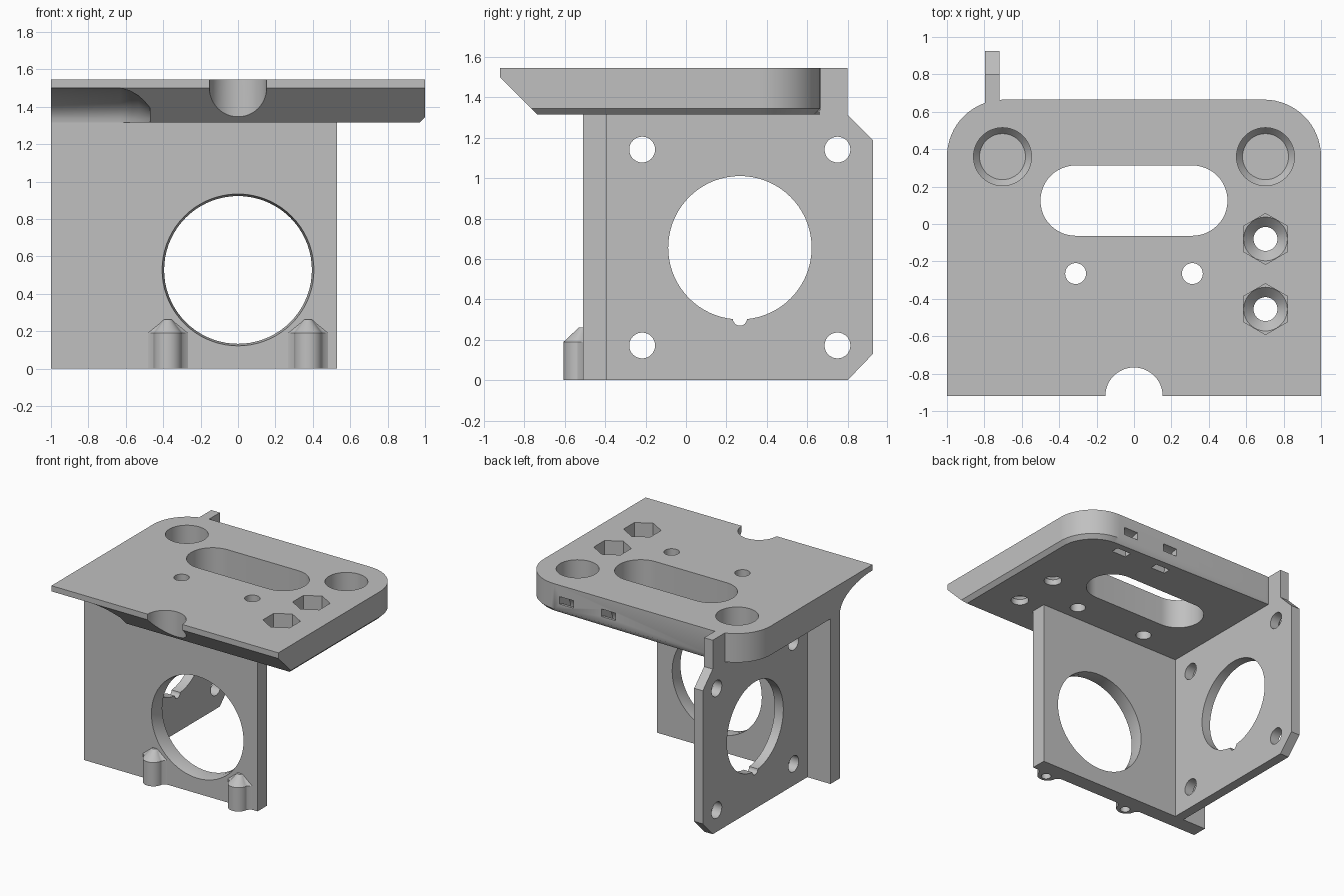
import bpy, bmesh, math

cube = bpy.data.objects.get("Cube")
if cube:
    bpy.data.objects.remove(cube, do_unlink=True)

grey = bpy.data.materials.new("plain_grey")
grey.use_nodes = True
grey.diffuse_color = (0.53, 0.53, 0.53, 1)
for node in grey.node_tree.nodes:
    if node.type == 'BSDF_PRINCIPLED':
        node.inputs["Base Color"].default_value = grey.diffuse_color

TOP, UNDER = 1.545, 1.315      # top plate heights
FACE, REAR = -0.51, -0.39      # front wall faces
FRONT, BACK = -0.92, 0.665     # top plate edges


def arc(cx, cy, r, start=0, end=360, n=48, ry=None):
    """Points on an arc; a full turn leaves out the repeated last point."""
    full = end - start == 360
    count = n if full else n + 1
    angles = [math.radians(start + (end - start) * i / n) for i in range(count)]
    return [(cx + r * math.cos(a), cy + (ry or r) * math.sin(a)) for a in angles]


def loft(name, axis, sections):
    """Solid through outlines placed along an axis: [(position, points), ...]."""
    place = {'x': lambda u, v, w: (w, u, v),
             'y': lambda u, v, w: (u, w, v),
             'z': lambda u, v, w: (u, v, w)}[axis]
    bm = bmesh.new()
    rings = [[bm.verts.new(place(u, v, w)) for u, v in pts] for w, pts in sections]
    bm.faces.new(rings[0])
    bm.faces.new(rings[-1])
    for a, b in zip(rings, rings[1:]):
        for i in range(len(a)):
            j = (i + 1) % len(a)
            bm.faces.new((a[i], a[j], b[j], b[i]))
    bmesh.ops.recalc_face_normals(bm, faces=bm.faces)
    mesh = bpy.data.meshes.new(name)
    bm.to_mesh(mesh)
    bm.free()
    obj = bpy.data.objects.new(name, mesh)
    bpy.context.collection.objects.link(obj)
    mesh.materials.append(grey)
    return obj


def prism(name, axis, lo, hi, pts):
    return loft(name, axis, [(lo, pts), (hi, pts)])


def activate(obj):
    bpy.ops.object.select_all(action='DESELECT')
    obj.select_set(True)
    bpy.context.view_layer.objects.active = obj


def cut(obj, cutter):
    cutter.hide_render = True
    activate(obj)
    mod = obj.modifiers.new("cut", 'BOOLEAN')
    mod.operation = 'DIFFERENCE'
    mod.solver = 'EXACT'
    mod.object = cutter
    bpy.ops.object.modifier_apply(modifier=mod.name)
    bpy.data.objects.remove(cutter, do_unlink=True)


def scaled(pts, cx, cy, s):
    return [(cx + (x - cx) * s, cy + (y - cy) * s) for x, y in pts]


# Top plate with rounded rear corners
R = 0.305
outline = ([(-1, FRONT), (1, FRONT)] + arc(0.695, BACK - R, R, 0, 90, 16)
           + arc(-0.695, BACK - R, R, 90, 180, 16))
plate = prism("top_plate", 'z', UNDER, TOP, outline)

# Small chamfer under the rear and left edges
bm = bmesh.new()
bm.from_mesh(plate.data)
edges = []
for e in bm.edges:
    mid = (e.verts[0].co + e.verts[1].co) / 2
    if mid.z < UNDER + 0.001 and mid.y > FRONT + 0.01 and mid.x > -0.69:
        edges.append(e)
bmesh.ops.bevel(bm, geom=edges, offset=0.03, segments=1, affect='EDGES')
bm.to_mesh(plate.data)
bm.free()

# Sloped front underside and the concave relief at one end of it
cut(plate, prism("slope_cutter", 'x', -1.2, 1.2,
                 [(-1.0, 1.58), (-0.7, 1.28), (-1.0, 1.28)]))
oval = arc(FRONT, UNDER, 0.41, ry=0.185)
cut(plate, loft("relief_cutter", 'x', [
    (x, scaled(oval, FRONT, UNDER, s))
    for x, s in ((-1.1, 1), (-0.63, 1), (-0.58, 0.93), (-0.53, 0.78), (-0.47, 0.5))]))

# Front notch, long slot and two small holes
cut(plate, prism("notch_cutter", 'z', 1.2, 1.7, arc(0, FRONT, 0.153)))
cut(plate, prism("slot_cutter", 'z', 1.2, 1.7,
                 arc(0.312, 0.125, 0.188, -90, 90, 24)
                 + arc(-0.312, 0.125, 0.188, 90, 270, 24)))
for x in (-0.312, 0.312):
    cut(plate, prism("hole_cutter", 'z', 1.2, 1.7, arc(x, -0.265, 0.056, n=32)))

# Blind round pockets with a tapered floor
for x in (-0.703, 0.703):
    wide, narrow = arc(x, 0.36, 0.155), arc(x, 0.36, 0.123)
    cut(plate, loft("pocket_cutter", 'z',
                    [(TOP - 0.19, narrow), (TOP - 0.15, wide), (1.7, wide)]))

# Hexagonal nut pockets with a conical seat and through hole
for y in (-0.08, -0.455):
    cut(plate, prism("nut_cutter", 'z', TOP - 0.13, 1.7, arc(0.703, y, 0.136, 30, 390, 6)))
    small, seat = arc(0.703, y, 0.064), arc(0.703, y, 0.117)
    cut(plate, loft("seat_cutter", 'z', [
        (1.2, small), (TOP - 0.185, small), (TOP - 0.13, seat), (TOP - 0.12, seat)]))

# Curved tie channels from the rear edge to the underside
for x in (0.216, 0.586):
    ring = (arc(BACK, UNDER, 0.14, 60, 210, 24)
            + arc(BACK, UNDER, 0.08, 210, 60, 24))
    cut(plate, prism("tie_cutter", 'x', x - 0.062, x + 0.062, ring))

# Front wall with its large opening
wall = prism("front_wall", 'y', FACE, REAR,
             [(-1, 0), (0.53, 0), (0.53, UNDER), (-1, UNDER)])
rim, bore = arc(0, 0.528, 0.406, n=72), arc(0, 0.528, 0.395, n=72)
cut(wall, loft("opening_cutter", 'y', [
    (FACE - 0.1, rim), (FACE, rim), (FACE + 0.06, bore), (REAR + 0.1, bore)]))

# Side wall with clipped rear corners and a rising tab
side = prism("side_wall", 'x', -0.796, -0.72, [
    (REAR, 0), (0.8, 0), (0.925, 0.13), (0.925, 1.19), (0.8, 1.315),
    (0.8, TOP), (0.642, TOP), (0.642, UNDER), (REAR, UNDER)])
cut(side, prism("opening_cutter", 'x', -1, -0.5, arc(0.267, 0.656, 0.355, n=72)))
cut(side, prism("key_cutter", 'x', -1, -0.5, arc(0.267, 0.305, 0.035, n=24)))
for y in (-0.217, 0.75):
    for z in (0.172, 1.142):
        cut(side, prism("hole_cutter", 'x', -1, -0.5, arc(y, z, 0.064, n=32)))

# Mounting screw holes in the side wall continue clear of the front wall.
# Two flared bosses at the foot of the front wall
bosses = []
for label, x in (("right", -0.375), ("left", 0.375)):
    foot = ([(x - 0.107, FACE + 0.01), (x - 0.107, FACE), (x - 0.088, FACE - 0.012)]
            + arc(x, -0.53, 0.076, 185, 355, 24)
            + [(x + 0.088, FACE - 0.012), (x + 0.107, FACE), (x + 0.107, FACE + 0.01)])
    tip = scaled(foot, x, FACE + 0.01, 0.28)
    boss = loft(label + "_boss", 'z', [(0, foot), (0.19, foot), (0.262, tip)])
    cut(boss, prism("screw_cutter", 'z', -0.1, 0.21, arc(x, -0.548, 0.036, n=24)))
    bosses.append(boss)

# Smooth the curved walls, keep the edges crisp
for obj in [plate, wall, side] + bosses:
    activate(obj)
    bpy.ops.object.shade_smooth_by_angle(angle=math.radians(28))
